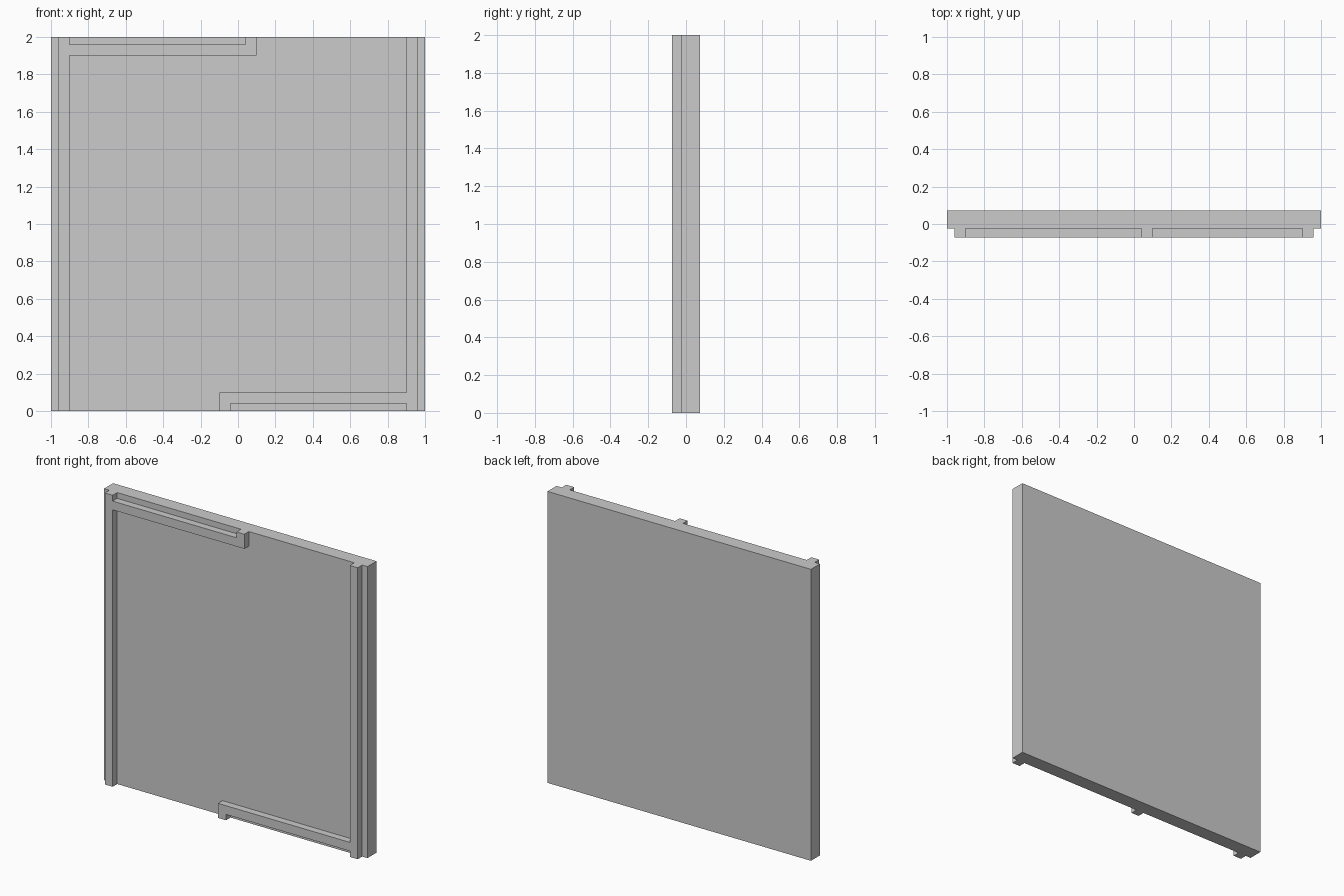
import bpy, bmesh

if "Cube" in bpy.data.objects:
    bpy.data.objects.remove(bpy.data.objects["Cube"])

BACK, SEAM, FRONT = 0.0735, -0.0245, -0.0735


def extrude_profile(name, profile, y_front, y_back):
    """Extrude a closed x/z outline along y."""
    bm = bmesh.new()
    face = bm.faces.new([bm.verts.new((x, y_front, z)) for x, z in profile])
    ext = bmesh.ops.extrude_face_region(bm, geom=[face], use_keep_orig=True)
    moved = [v for v in ext["geom"] if isinstance(v, bmesh.types.BMVert)]
    bmesh.ops.translate(bm, verts=moved, vec=(0, y_back - y_front, 0))
    bmesh.ops.recalc_face_normals(bm, faces=bm.faces[:])
    mesh = bpy.data.meshes.new(name)
    bm.to_mesh(mesh)
    bm.free()
    obj = bpy.data.objects.new(name, mesh)
    bpy.context.collection.objects.link(obj)
    return obj


# Flat backing slab
extrude_profile("panel", [(-1, 0), (1, 0), (1, 2), (-1, 2)], SEAM, BACK)

# Raised trim: full-height rail with a stepped arm along the top edge
trim = [(-0.96, 0), (-0.90, 0), (-0.90, 1.90), (0.10, 1.90), (0.10, 2),
        (0.04, 2), (0.04, 1.96), (-0.90, 1.96), (-0.90, 2), (-0.96, 2)]
extrude_profile("left_trim", trim, FRONT, SEAM)

# Same trim turned half a revolution about the panel centre
extrude_profile("right_trim", [(-x, 2 - z) for x, z in trim], FRONT, SEAM)
